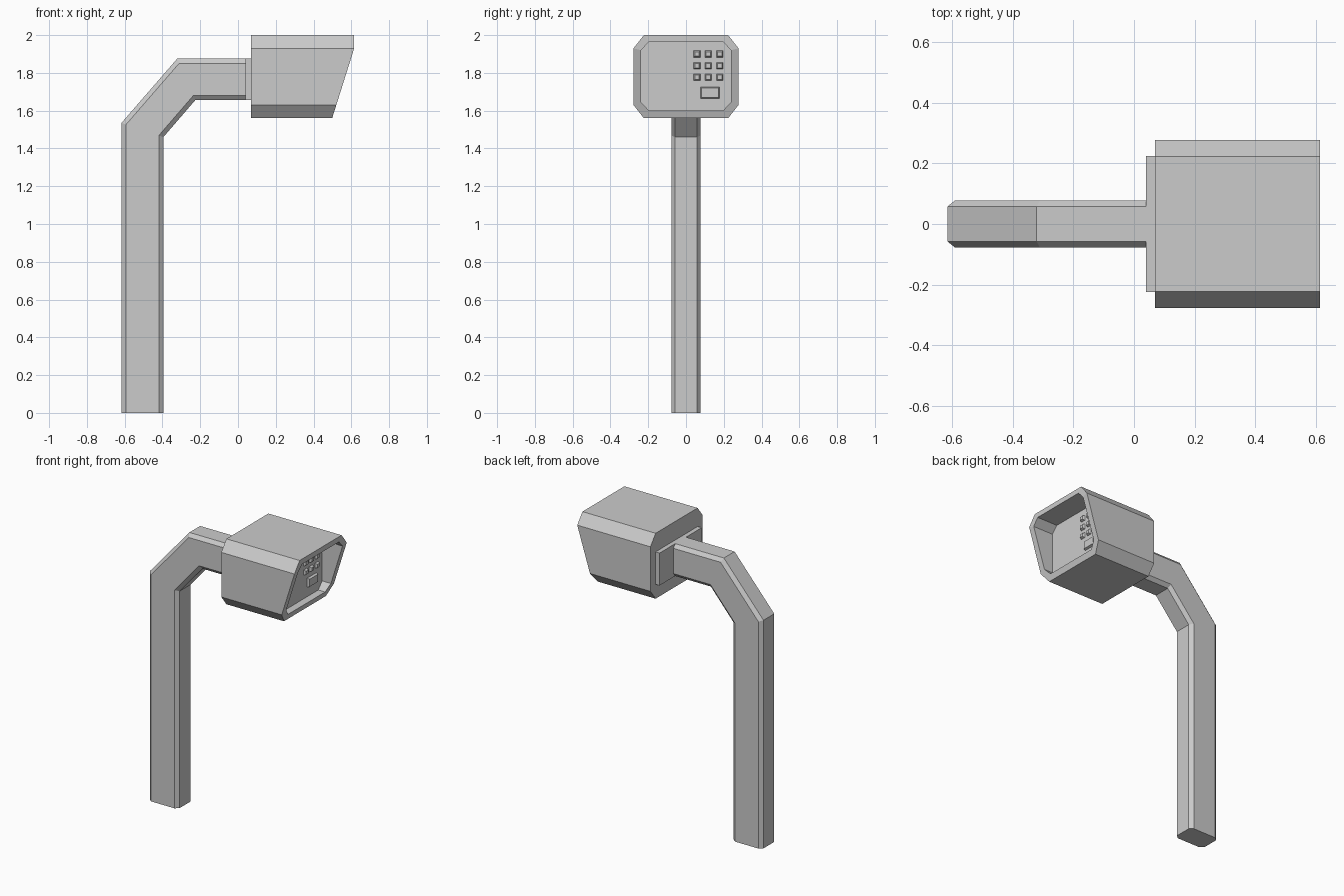
import bpy

if "Cube" in bpy.data.objects:
    bpy.data.objects.remove(bpy.data.objects["Cube"])

grey = bpy.data.materials.new("plain_grey")
grey.use_nodes = True
grey.diffuse_color = (0.6, 0.6, 0.6, 1)
grey.node_tree.nodes["Principled BSDF"].inputs["Base Color"].default_value = (0.6, 0.6, 0.6, 1)


def loft(name, rings, closed=False):
    """Join equal rings of points with quads; cap the ends unless closed on itself."""
    n, m = len(rings[0]), len(rings)
    verts = [p for ring in rings for p in ring]
    faces = []
    for i in range(m if closed else m - 1):
        a, b = i * n, (i + 1) % m * n
        for j in range(n):
            k = (j + 1) % n
            faces.append((a + j, a + k, b + k, b + j))
    if not closed:
        faces += [tuple(range(n))[::-1], tuple(range((m - 1) * n, m * n))]
    mesh = bpy.data.meshes.new(name)
    mesh.from_pydata(verts, [], faces)
    mesh.materials.append(grey)
    obj = bpy.data.objects.new(name, mesh)
    bpy.context.collection.objects.link(obj)
    return obj


def octagon(x_at, half_y, z0, z1, cut_y, cut_z):
    """Chamfered rectangle facing +x; x_at gives x for a height."""
    y = half_y - cut_y
    pts = [(-y, z0), (y, z0), (half_y, z0 + cut_z), (half_y, z1 - cut_z),
           (y, z1), (-y, z1), (-half_y, z1 - cut_z), (-half_y, z0 + cut_z)]
    return [(x_at(z), py, z) for py, z in pts]


def rect(x, y, z, half_y, half_z):
    return [(x, y + sy * half_y, z + sz * half_z)
            for sy, sz in ((-1, -1), (1, -1), (1, 1), (-1, 1))]


# Bent post: chamfered section carried between an outer and an inner path
outer = [(-0.617, 0), (-0.617, 1.535), (-0.322, 1.875), (0.05, 1.875)]
inner = [(-0.395, 0), (-0.395, 1.46), (-0.225, 1.657), (0.05, 1.657)]
section = [(0, -0.057), (0.11, -0.077), (0.89, -0.077), (1, -0.057),
           (1, 0.057), (0.89, 0.077), (0.11, 0.077), (0, 0.057)]
rings = []
for (ox, oz), (ix, iz) in zip(outer, inner):
    rings.append([(ox + (ix - ox) * t, y, oz + (iz - oz) * t) for t, y in section])
loft("bent_post", rings[::-1])

# Mounting plate between arm and head
loft("mounting_plate", [rect(x, 0, 1.766, 0.224, 0.109) for x in (0.04, 0.075)])


# Head shell with slanted front rim and a recess with an upright panel
def front(z):
    return 0.615 - max(0, 1.93 - z) * 0.315


recess = 0.46
loft("head_shell", [
    octagon(lambda z: 0.07, 0.278, 1.56, 2.0, 0.055, 0.07),
    octagon(front, 0.278, 1.56, 2.0, 0.055, 0.07),
    octagon(front, 0.238, 1.6, 1.965, 0.042, 0.045),
    octagon(lambda z: recess, 0.238, 1.6, 1.965, 0.042, 0.045),
])


# Raised keys and the wide key below them
def key(name, y, z, half_y, half_z, border):
    loft(name, [rect(recess - 0.005, y, z, half_y, half_z),
                rect(recess + 0.015, y, z, half_y - border, half_z - border)])


for row in range(3):
    for col in range(3):
        key(f"key_{row + 1}_{col + 1}", 0.058 + col * 0.06, 1.9 - row * 0.062,
            0.0195, 0.0195, 0.008)
key("wide_key", 0.127, 1.694, 0.051, 0.032, 0.007)
